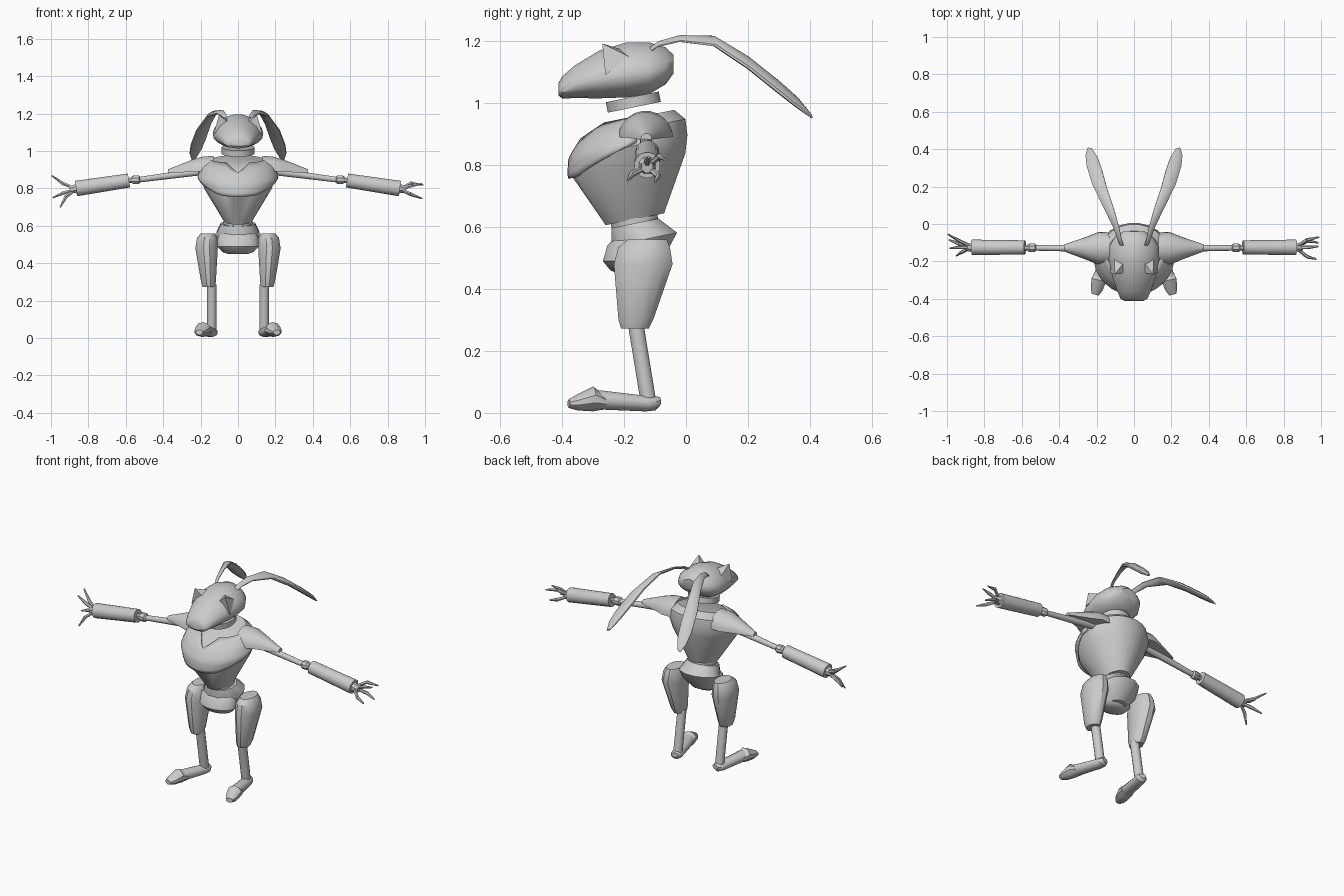
import bpy, bmesh, math
from mathutils import Vector as Vec

if "Cube" in bpy.data.objects:
    bpy.data.objects.remove(bpy.data.objects["Cube"])

grey = bpy.data.materials.new("light_grey")
grey.diffuse_color = (0.6, 0.6, 0.6, 1)
grey.use_nodes = True
grey.node_tree.nodes["Principled BSDF"].inputs["Base Color"].default_value = grey.diffuse_color
X, Y, Z = Vec((1, 0, 0)), Vec((0, 1, 0)), Vec((0, 0, 1))
TILT = Vec((0, math.cos(0.2), math.sin(0.2)))


def finish(name, bm, angle=35):
    bmesh.ops.recalc_face_normals(bm, faces=bm.faces[:])
    me = bpy.data.meshes.new(name)
    bm.to_mesh(me)
    bm.free()
    ob = bpy.data.objects.new(name, me)
    bpy.context.collection.objects.link(ob)
    me.materials.append(grey)
    bpy.ops.object.select_all(action='DESELECT')
    ob.select_set(True)
    bpy.context.view_layer.objects.active = ob
    bpy.ops.object.shade_smooth_by_angle(angle=math.radians(angle))
    return ob


def loft(name, stations, U, V, n=16, egg=0.0, side=1, half=False, angle=35):
    """Skin elliptical rings (x, y, z, ru, rv); egg narrows the +V side."""
    bm = bmesh.new()
    rings = []
    for x, y, z, ru, rv in stations:
        ring = []
        for i in range(n):
            a = math.pi * i / (n - 1) if half else 2 * math.pi * (i + 0.5) / n
            c, s = math.cos(a), math.sin(a)
            p = Vec((x, y, z)) + U * ru * c * (1 - egg * s) + V * rv * s
            ring.append(bm.verts.new((p.x * side, p.y, p.z)))
        rings.append(ring)
    for r, q in zip(rings, rings[1:]):
        for i in range(n):
            j = (i + 1) % n
            bm.faces.new((r[i], r[j], q[j], q[i]))
    bm.faces.new(rings[0])
    bm.faces.new(rings[-1])
    return finish(name, bm, angle)


def rod(name, pts, radii, n=12, side=1):
    """Round bar through pts, ring plane square to the overall direction."""
    d = (Vec(pts[-1]) - Vec(pts[0])).normalized()
    U = d.cross(Y if abs(d.y) < 0.8 else X).normalized()
    loft(name, [(*p, r, r) for p, r in zip(pts, radii)], U, d.cross(U), n, side=side)


# torso, tilted so the back sits higher
BODY = [(0, -.165, .625, .075, .097), (0, -.185, .80, .18, .188), (0, -.18, .86, .203, .19),
        (0, -.165, .915, .185, .168), (0, -.15, .955, .14, .115)]
loft("torso", BODY, X, TILT, 24)


def body_point(z, a, grow):
    for p, q in zip(BODY, BODY[1:]):
        if z <= q[2] or q is BODY[-1]:
            t = (z - p[2]) / (q[2] - p[2])
            x, y, zz, ru, rv = [u + (v - u) * t for u, v in zip(p, q)]
            return (Vec((0, y, zz)) + X * (ru + grow) * math.sin(a) - TILT * (rv + grow) * math.cos(a))


# chest plate following the torso, V neckline and rising sides
bm = bmesh.new()
cols, rows = 25, 9
grid = []
for i in range(cols):
    a = math.radians(-95 + 190 * i / (cols - 1))
    k = abs(a) / math.radians(95)
    low = .795 + .075 * max(0, (k - .3) / .7)
    high = min(.955, .915 + .16 * k)
    grid.append([bm.verts.new(body_point(low + (high - low) * j / (rows - 1), a, .008))
                 for j in range(rows)])
for g, h in zip(grid, grid[1:]):
    for j in range(rows - 1):
        bm.faces.new((g[j], h[j], h[j + 1], g[j + 1]))
plate = finish("chest_plate", bm)
solid = plate.modifiers.new("thickness", 'SOLIDIFY')
solid.thickness = .012
solid.offset = 0

# neck and waist rings
for name, y, z, r, h in (("neck_ring", -.17, 1.003, .088, .017), ("waist_ring", -.165, .612, .077, .022)):
    d = Vec((0, -math.sin(.2), math.cos(.2)))
    c = Vec((0, y, z))
    loft(name, [(*(c - d * h), r, r), (*(c + d * h), r, r)], X, TILT, 24)

# pelvis and the rounded front piece
loft("pelvis", [(0, -.165, .612, .095, .08), (0, -.135, .56, .12, .112), (0, -.145, .515, .108, .095),
                (0, -.16, .46, .06, .06)], X, TILT, 12)
loft("pelvis_front", [(0, -.185, .565, .09, .045), (0, -.185, .54, .11, .07), (0, -.19, .49, .113, .08),
                      (0, -.185, .46, .085, .06), (0, -.18, .448, .05, .035)], X, Y, 16)

# head, nose to back
loft("head", [(0, -.411, 1.045, .05, .02), (0, -.40, 1.05, .07, .036), (0, -.36, 1.068, .088, .053),
              (0, -.28, 1.092, .115, .078), (0, -.19, 1.107, .133, .09), (0, -.12, 1.112, .13, .085),
              (0, -.065, 1.12, .098, .06), (0, -.04, 1.125, .055, .03)], X, Z, 20, egg=.2)

for s, tag in ((1, "right"), (-1, "left")):
    # pointed brow
    bm = bmesh.new()
    for x, y, z in ((.05, -.2, 1.17), (.105, -.185, 1.15), (.13, -.26, 1.09), (.05, -.26, 1.15), (.102, -.27, 1.192)):
        bm.verts.new((x * s, y, z))
    bmesh.ops.convex_hull(bm, input=bm.verts[:])
    finish("brow_" + tag, bm)

    # long drooping ear
    loft("ear_" + tag, [(.062, -.125, 1.165, .012, .012), (.075, -.09, 1.19, .014, .01),
                        (.095, -.02, 1.208, .02, .009), (.137, .09, 1.20, .034, .012),
                        (.183, .2, 1.13, .045, .014), (.212, .3, 1.05, .047, .014),
                        (.226, .36, 1.0, .038, .012), (.235, .405, .957, .014, .004)],
         Vec((.87, .15, -.42)).normalized(), Vec((.3, .5, .8)).normalized(), 10, side=s)

    # shoulder cap
    loft("shoulder_" + tag, [(.13, -.13, .89, .085, .085), (.19, -.13, .89, .088, .08),
                             (.25, -.13, .888, .063, .064), (.375, -.128, .882, .018, .02)],
         Y, Z, 12, side=s, half=True)

    # arm
    rod("upper_arm_" + tag, [(.15, -.13, .897), (.53, -.128, .846)], [.022, .015], side=s)
    rod("elbow_" + tag, [(.522, -.127, .846), (.53, -.127, .846), (.56, -.127, .846), (.572, -.127, .845)],
        [.014, .025, .025, .016], 8, s)
    rod("elbow_pin_" + tag, [(.56, -.127, .845), (.595, -.127, .841)], [.015, .015], 8, s)
    rod("forearm_" + tag, [(.583, -.125, .842), (.865, -.125, .799)], [.038, .042], 20, s)
    rod("wrist_" + tag, [(.86, -.125, .80), (.875, -.125, .797), (.9, -.125, .793)], [.032, .024, .02], 8, s)

    # thigh, shin
    loft("thigh_" + tag, [(.16, -.125, .56, .04, .065), (.165, -.135, .535, .056, .086),
                          (.168, -.138, .48, .062, .098), (.158, -.162, .30, .041, .058),
                          (.155, -.165, .272, .034, .046)], X, Y, 12, side=s)
    rod("shin_" + tag, [(.14, -.162, .285), (.14, -.122, .04)], [.026, .026], 12, s)

    # foot turned outward, with a toe cap
    across = Vec((.97, .23, 0))
    loft("foot_" + tag, [(.135, -.085, .037, .02, .014), (.138, -.1, .031, .031, .024),
                         (.145, -.13, .03, .034, .026), (.18, -.28, .042, .036, .032),
                         (.186, -.3, .042, .033, .03)], across, Z, 12, side=s)
    loft("toe_cap_" + tag, [(.176, -.265, .035, .038, .024), (.188, -.30, .045, .042, .04),
                            (.2, -.35, .034, .034, .026), (.207, -.378, .03, .02, .014)],
         across, Z, 10, side=s)

# fingers: knuckle then tip, curled on one hand and splayed on the other
HANDS = (("right", 1, [((.925, -.085, .828), (.99, -.07, .818)), ((.93, -.125, .815), (.985, -.12, .825)),
                       ((.93, -.09, .765), (.985, -.1, .745)), ((.925, -.175, .77), (.975, -.188, .75))]),
         ("left", -1, [((.935, -.09, .825), (.995, -.055, .868)), ((.935, -.125, .825), (.985, -.13, .86)),
                       ((.935, -.105, .775), (.99, -.085, .75)), ((.92, -.15, .755), (.95, -.17, .70))]))
for tag, s, fingers in HANDS:
    for i, (mid, tip) in enumerate(fingers):
        root = (.885, -.125 + (mid[1] + .125) * .35, .795 + (mid[2] - .795) * .35)
        rod(f"finger_base_{tag}_{i}", [root, mid], [.009, .01], 6, s)
        rod(f"finger_tip_{tag}_{i}", [mid, tip], [.01, .004], 6, s)
